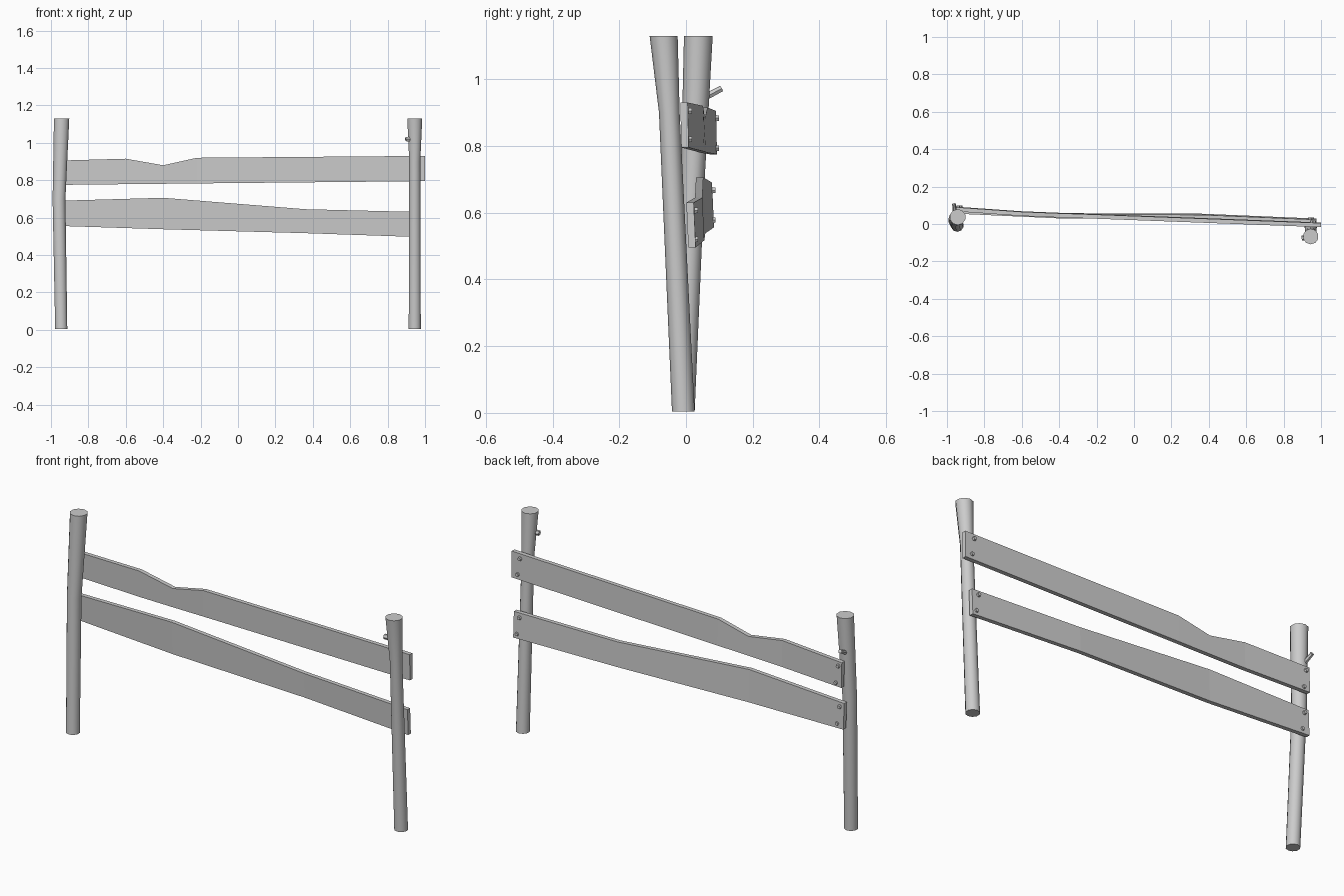
import bpy, bmesh, math
from mathutils import Vector

cube = bpy.data.objects.get("Cube")
if cube:
    bpy.data.objects.remove(cube, do_unlink=True)

# One plain grey for the whole fence
grey = bpy.data.materials.new("weathered_grey")
grey.use_nodes = True
colour = (0.6, 0.6, 0.6, 1)
grey.diffuse_color = colour
grey.node_tree.nodes["Principled BSDF"].inputs["Base Color"].default_value = colour


def finish(name, bm, smooth=False):
    bmesh.ops.recalc_face_normals(bm, faces=bm.faces)
    mesh = bpy.data.meshes.new(name)
    bm.to_mesh(mesh)
    bm.free()
    mesh.materials.append(grey)
    obj = bpy.data.objects.new(name, mesh)
    bpy.context.collection.objects.link(obj)
    if smooth:
        bpy.ops.object.select_all(action='DESELECT')
        obj.select_set(True)
        bpy.context.view_layer.objects.active = obj
        bpy.ops.object.shade_smooth_by_angle(angle=math.radians(40))
    return obj


def loft(name, rings, smooth=False):
    """Skin a list of equal-sized point rings and cap both ends."""
    bm = bmesh.new()
    loops = [[bm.verts.new(p) for p in ring] for ring in rings]
    n = len(loops[0])
    for a, b in zip(loops, loops[1:]):
        for i in range(n):
            j = (i + 1) % n
            bm.faces.new((a[i], a[j], b[j], b[i]))
    bm.faces.new(loops[0])
    bm.faces.new(loops[-1])
    return finish(name, bm, smooth)


def post(name, stations, sides=10):
    """Leaning post from (x, y, z, radius) stations."""
    rings = []
    for x, y, z, r in stations:
        angles = [math.tau * (i + 0.5) / sides for i in range(sides)]
        rings.append([(x + r * math.cos(a), y + r * math.sin(a), z) for a in angles])
    return loft(name, rings, True)


def board(name, stations, tilt, thick=0.022):
    """Plank from (x, front y, bottom z, top z) stations; tilt shifts the bottom edge."""
    rings = [[(x, y + tilt, lo), (x, y + tilt + thick, lo), (x, y + thick, hi), (x, y, hi)]
             for x, y, lo, hi in stations]
    return loft(name, rings)


def rod(name, start, end, r1, r2, sides=6):
    """Short tapered rod between two points."""
    start, end = Vector(start), Vector(end)
    turn = (end - start).to_track_quat('Z', 'Y')
    rings = []
    for centre, r in ((start, r1), (end, r2)):
        rings.append([centre + turn @ Vector((r * math.cos(math.tau * i / sides),
                                              r * math.sin(math.tau * i / sides), 0))
                      for i in range(sides)])
    return loft(name, rings, True)


# Posts
post("left_post", [(-0.945, -0.008, 0.004, 0.034), (-0.957, 0.02, 0.7, 0.036),
                   (-0.943, 0.037, 1.13, 0.043)])
post("right_post", [(0.945, -0.008, 0.004, 0.034), (0.945, -0.05, 0.9, 0.031),
                    (0.945, -0.067, 1.13, 0.042)])

# Rails with worn upper edges
board("upper_rail", [(-0.96, 0.068, 0.775, 0.905), (-0.6, 0.043, 0.779, 0.915),
                     (-0.4, 0.035, 0.781, 0.88), (-0.22, 0.029, 0.783, 0.92),
                     (1.0, -0.017, 0.795, 0.93)], 0.003)
board("lower_rail", [(-0.965, 0.056, 0.556, 0.69), (-0.4, 0.03, 0.538, 0.706),
                     (0.36, 0.027, 0.517, 0.645), (0.975, 0.001, 0.496, 0.63)], 0.006)

# Bolt heads on the back of each rail end: x, back y, upper z, lower z
bolts = {"upper_left": (-0.935, 0.088, 0.883, 0.793), "upper_right": (0.955, 0.007, 0.905, 0.82),
         "lower_left": (-0.935, 0.077, 0.667, 0.578), "lower_right": (0.945, 0.025, 0.607, 0.52)}
for place, (x, y, high, low) in bolts.items():
    for level, z, dx in (("top", high, -0.005), ("bottom", low, 0.008)):
        rod(f"{place}_{level}_bolt", (x + dx, y - 0.005, z), (x + dx, y + 0.011, z), 0.012, 0.009)

# Branch stubs
rod("left_stub", (-0.958, 0.04, 0.937), (-0.962, 0.107, 0.972), 0.012, 0.01)
rod("right_stub", (0.93, -0.07, 1.02), (0.896, -0.076, 1.02), 0.015, 0.013)
